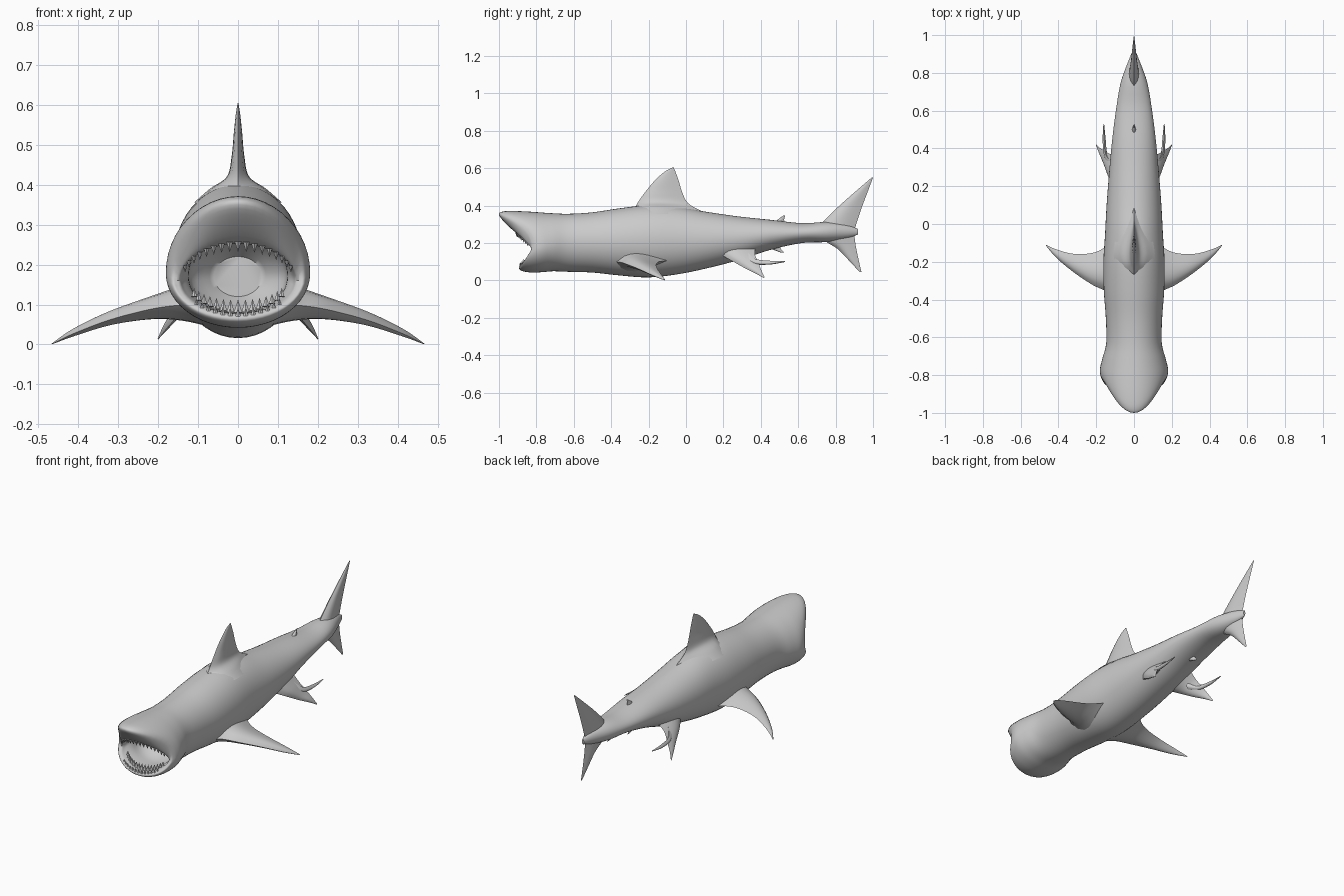
import bpy, bmesh
from math import sin, cos, pi
from mathutils import Vector, Matrix

if "Cube" in bpy.data.objects:
    bpy.data.objects.remove(bpy.data.objects["Cube"])


def spline(rows, steps):
    """Catmull-Rom interpolation of rows of numbers."""
    out = []
    for i in range(len(rows) - 1):
        a, b, c, d = (rows[max(i - 1, 0)], rows[i], rows[i + 1],
                      rows[min(i + 2, len(rows) - 1)])
        for k in range(steps):
            t = k / steps
            out.append([q + .5 * t * (r - p + t * (2*p - 5*q + 4*r - s + t * (3*(q - r) + s - p)))
                        for p, q, r, s in zip(a, b, c, d)])
    out.append(list(rows[-1]))
    return out


def finish(name, bm, mirror=False, angle=50):
    bmesh.ops.recalc_face_normals(bm, faces=bm.faces)
    me = bpy.data.meshes.new(name)
    bm.to_mesh(me)
    bm.free()
    ob = bpy.data.objects.new(name, me)
    bpy.context.collection.objects.link(ob)
    if mirror:
        m = ob.modifiers.new("mirror", 'MIRROR')
        m.use_mirror_merge = False
    bpy.ops.object.select_all(action='DESELECT')
    ob.select_set(True)
    bpy.context.view_layer.objects.active = ob
    bpy.ops.object.shade_smooth_by_angle(angle=angle * pi / 180)
    return ob


def loft(name, rings, **kw):
    bm = bmesh.new()
    vs = [[bm.verts.new(p) for p in r] for r in rings]
    n = len(vs[0])
    for a, b in zip(vs, vs[1:]):
        for i in range(n):
            j = (i + 1) % n
            bm.faces.new((a[i], a[j], b[j], b[i]))
    bm.faces.new(vs[0])
    bm.faces.new(vs[-1])
    return finish(name, bm, **kw)


def ring_pt(row, t):
    """Point on a bent oval given by its top, side and bottom points."""
    ty, tz, sy, sx, sz, by, bz, p = row
    c = cos(t)
    if c >= 0:
        return Vector((sx * sin(t), sy + (ty - sy) * c ** p, sz + (tz - sz) * c))
    return Vector((sx * sin(t), sy - (by - sy) * c, sz - (bz - sz) * c))


def fin(name, rows, axis, mirror=False, steps=6, k=8):
    """Rows: leading point, trailing point, half thickness."""
    axis = Vector(axis).normalized()
    rings = []
    for r in spline(rows, steps):
        a, b, h = Vector(r[:3]), Vector(r[3:6]), max(r[6], .0005)
        ring = []
        for i in range(2 * k):
            u = i / k if i <= k else 2 - i / k
            off = h * sin(pi * u ** .7) if 0 < i % k else 0
            ring.append(a.lerp(b, u) + axis * off * (1 if i < k else -1))
        rings.append(ring)
    return loft(name, rings, mirror=mirror, angle=60)


# Body: y, half width, top z, bottom z
trunk = [(.92, .006, .275, .245), (.85, .035, .30, .222), (.75, .07, .312, .205),
         (.62, .093, .306, .20), (.45, .115, .324, .163), (.28, .131, .342, .108),
         (.1, .145, .368, .062), (-.05, .153, .395, .032), (-.2, .162, .402, .016),
         (-.35, .16, .386, .026), (-.5, .149, .364, .042), (-.63, .147, .356, .046)]
# Head, lips and mouth lining: top y z, side y x z, bottom y z, snout sharpness
head = [(-.73, .36, -.71, .167, .19, -.71, .049, 1.6),
        (-.83, .367, -.765, .18, .18, -.77, .044, 1.9),
        (-.92, .371, -.80, .178, .175, -.825, .042, 2.2),
        (-.98, .368, -.82, .17, .17, -.868, .048, 2.4),
        (-1.0, .35, -.827, .163, .165, -.888, .057, 2.3),
        (-.96, .30, -.826, .154, .16, -.892, .066, 1.8),
        (-.905, .254, -.82, .145, .16, -.885, .074, 1.3),
        (-.88, .262, -.80, .138, .16, -.868, .078, 1.3),
        (-.81, .282, -.76, .125, .17, -.80, .078, 1.3),
        (-.72, .27, -.70, .115, .17, -.72, .082, 1.3),
        (-.64, .22, -.64, .06, .17, -.64, .12, 1.3)]
rows = [(y, t, y, w, .5 * (t + b), y, b, 1.5) for y, w, t, b in trunk] + head
SEG = 48
loft("body", [[ring_pt(r, 2 * pi * i / SEG) for i in range(SEG)] for r in spline(rows, 4)])

# Vertical fins: leading y, trailing y, z, half thickness
def upright(name, rows):
    fin(name, [(0, a, z, 0, b, z, h) for a, b, z, h in rows], (1, 0, 0))

upright("dorsal_fin", [(-.32, .12, .355, .11), (-.275, .045, .39, .07), (-.255, .005, .42, .028),
                       (-.22, -.02, .47, .016), (-.166, -.04, .535, .01), (-.115, -.056, .58, .005),
                       (-.072, -.066, .604, .001)])
upright("tail_fin", [(.928, .938, .045, .001), (.877, .925, .10, .007), (.813, .911, .166, .014),
                     (.745, .904, .21, .022), (.70, .90, .26, .03), (.735, .915, .315, .024),
                     (.81, .94, .39, .016), (.90, .97, .47, .009), (.993, 1.0, .55, .001)])
upright("second_dorsal_fin", [(.47, .53, .305, .012), (.49, .525, .325, .008), (.522, .53, .347, .001)])
upright("anal_fin", [(.43, .50, .185, .012), (.465, .51, .165, .008), (.51, .525, .148, .001)])

# Paired fins
fin("pectoral_fins", [(.09, -.40, .10, .09, -.06, .11, .06), (.15, -.355, .098, .15, -.12, .104, .042),
                      (.22, -.322, .088, .22, -.153, .095, .028), (.32, -.255, .062, .32, -.158, .072, .017),
                      (.41, -.18, .028, .41, -.135, .035, .009), (.466, -.115, .001, .466, -.11, .002, .001)],
    (.25, 0, 1), True)
fin("pelvic_fins", [(.09, .18, .14, .09, .37, .17, .03), (.125, .235, .11, .125, .37, .135, .018),
                    (.155, .31, .068, .155, .388, .092, .011), (.18, .37, .038, .18, .402, .055, .007),
                    (.2, .415, .013, .2, .42, .016, .001)], (1, -.2, .5), True)
fin("claspers", [(.12, .31, .10, .12, .33, .15, .018), (.15, .37, .085, .15, .37, .115, .01),
                 (.158, .45, .085, .158, .45, .105, .008), (.16, .53, .098, .16, .53, .103, .002)],
    (1, 0, 0), True)


# Teeth: cones spaced along the lips
def teeth(name, row, mid, spread, count, size, direction):
    bm = bmesh.new()
    turn = Vector(direction).to_track_quat('Z', 'Y').to_matrix().to_4x4()
    for i in range(count):
        a = spread * (2 * i / (count - 1) - 1)
        p = ring_pt(row, mid + a) + Vector(direction).normalized() * size * .35
        s = size * (1 - .35 * abs(a) / spread)
        bmesh.ops.create_cone(bm, segments=6, cap_ends=True, radius1=s * .36, radius2=0,
                              depth=s, matrix=Matrix.Translation(p) @ turn)
    finish(name, bm, angle=30)

lip = head[6]
back = (-.87, .26, -.79, .13, .16, -.858, .084, 1.3)
teeth("upper_teeth", lip, 0, 1.15, 17, .027, (0, .1, -1))
teeth("lower_front_teeth", lip, pi, .8, 13, .022, (0, -.2, 1))
teeth("lower_back_teeth", back, pi, 1.0, 15, .034, (0, .1, 1))
